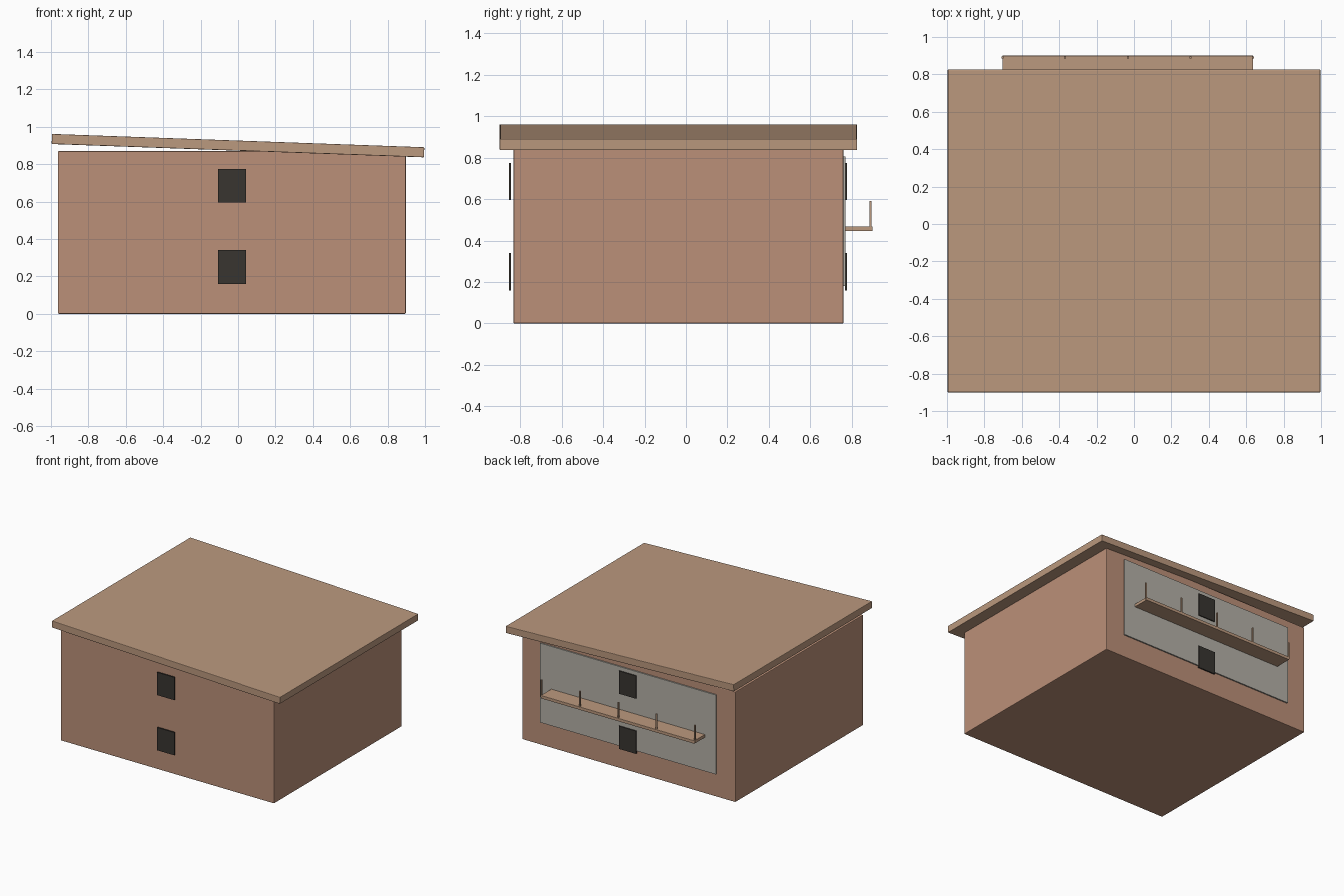
import bpy
import math

if "Cube" in bpy.data.objects:
    bpy.data.objects.remove(bpy.data.objects["Cube"])


def material(name, rgb):
    m = bpy.data.materials.new(name)
    m.diffuse_color = (*rgb, 1)
    m.use_nodes = True
    m.node_tree.nodes["Principled BSDF"].inputs["Base Color"].default_value = m.diffuse_color
    return m


brick = material("brick", (0.50, 0.28, 0.19))
timber = material("timber", (0.50, 0.32, 0.21))
render_grey = material("render_grey", (0.46, 0.44, 0.39))
dark_glass = material("dark_glass", (0.04, 0.035, 0.03))


def box(name, x, y, z, mat, bevel=0.0):
    """Box given by its (min, max) range on each axis."""
    ranges = (x, y, z)
    bpy.ops.mesh.primitive_cube_add(size=1, location=[(a + b) / 2 for a, b in ranges])
    ob = bpy.context.object
    ob.name = name
    ob.scale = [b - a for a, b in ranges]
    bpy.ops.object.transform_apply(location=False, rotation=False, scale=True)
    ob.data.materials.append(mat)
    if bevel:
        mod = ob.modifiers.new("edge_bevel", "BEVEL")
        mod.width = bevel
        mod.segments = 2
    return ob


CX = -0.033  # centre line of the house walls

# Main walls
box("walls", (-0.963, 0.897), (-0.833, 0.76), (0, 0.87), brick, 0.005)

# Sloping slab roof
roof = box("roof", (-0.996, 0.996), (-0.90, 0.826), (0.872, 0.926), timber, 0.004)
roof.rotation_euler.y = math.radians(2.05)

# Pale panel on the back wall
box("back_panel", (CX - 0.767, CX + 0.767), (0.757, 0.77), (0.18, 0.806), render_grey)

# Two windows on the front and two on the back
for side, y in (("front", (-0.854, -0.844)), ("back", (0.768, 0.778))):
    for level, z in (("lower", (0.16, 0.34)), ("upper", (0.595, 0.775))):
        box(f"{side}_{level}_window", (CX - 0.075, CX + 0.075), y, z, dark_glass)

# Balcony slab with a row of posts
box("balcony", (CX - 0.67, CX + 0.67), (0.765, 0.90), (0.445, 0.469), timber, 0.002)
for i in range(5):
    px = CX - 0.67 + i * 0.335
    box(f"balcony_post_{i + 1}", (px - 0.005, px + 0.005), (0.886, 0.896), (0.455, 0.59), timber)
